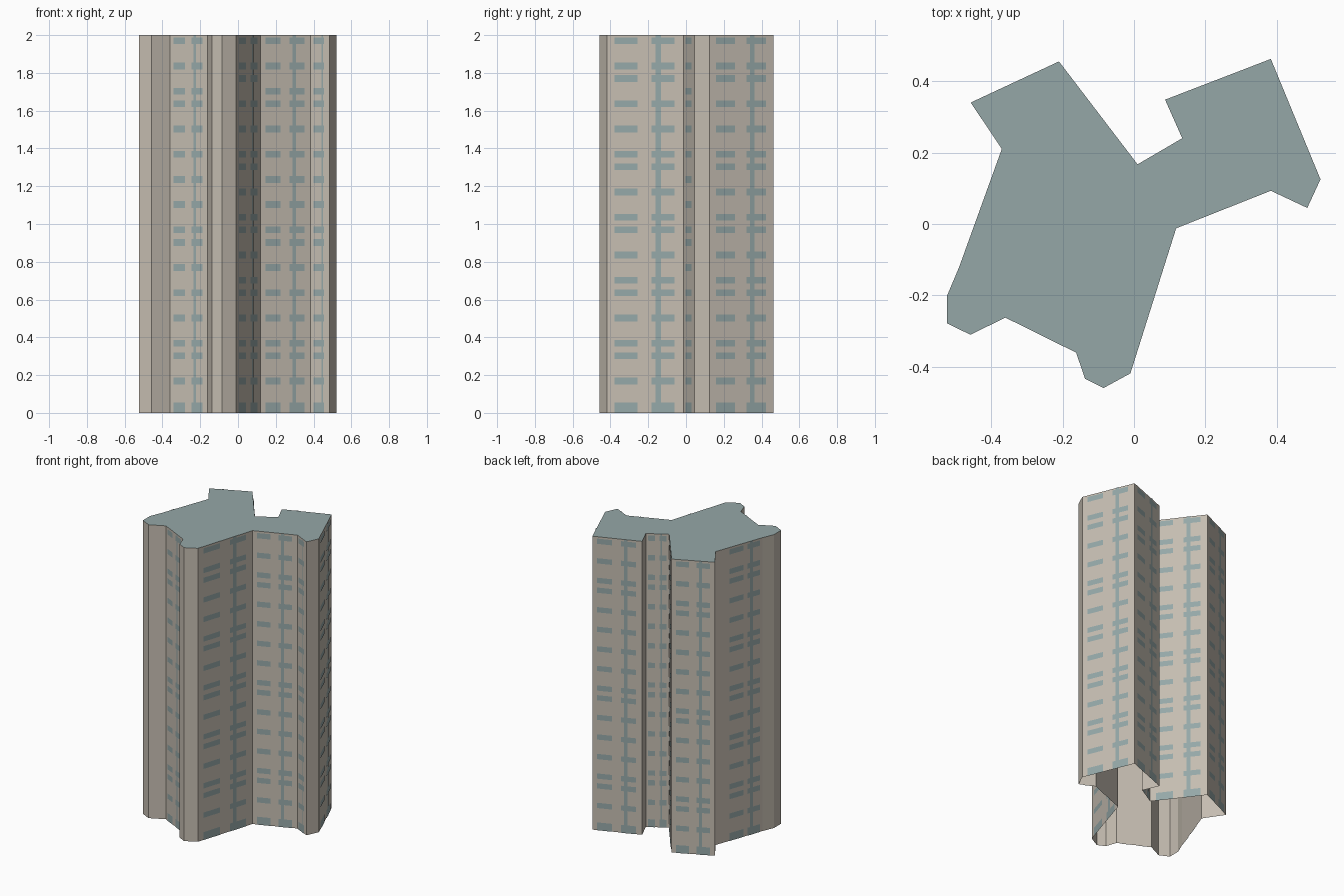
import bpy
import bmesh
from mathutils import Vector

HEIGHT = 2.0
cube = bpy.data.objects.get("Cube")
if cube:
    bpy.data.objects.remove(cube, do_unlink=True)


def make_material(name, color):
    mat = bpy.data.materials.new(name)
    mat.use_nodes = True
    mat.diffuse_color = (*color, 1)
    mat.node_tree.nodes["Principled BSDF"].inputs["Base Color"].default_value = (*color, 1)
    return mat


def make_object(name, bm, *mats):
    mesh = bpy.data.meshes.new(name)
    bm.to_mesh(mesh)
    bm.free()
    for mat in mats:
        mesh.materials.append(mat)
    obj = bpy.data.objects.new(name, mesh)
    bpy.context.collection.objects.link(obj)
    return obj


beige = make_material("warm beige wall", (0.56, 0.51, 0.44))
teal = make_material("grey teal glass", (0.30, 0.39, 0.39))

# Footprint, counterclockwise from the back left corner
outline = [Vector(p) for p in (
    (0.522, 0.125), (0.383, 0.462), (0.087, 0.348), (0.135, 0.24),
    (0.01, 0.167), (-0.21, 0.455), (-0.457, 0.34), (-0.37, 0.21),
    (-0.49, -0.122), (-0.523, -0.2), (-0.523, -0.278), (-0.458, -0.31),
    (-0.36, -0.262), (-0.162, -0.36), (-0.137, -0.433), (-0.085, -0.459),
    (-0.01, -0.418), (0.118, -0.012), (0.383, 0.093), (0.485, 0.045))]

# Tower shell: walls and roof, open underneath
bm = bmesh.new()
low = [bm.verts.new((p.x, p.y, 0)) for p in outline]
high = [bm.verts.new((p.x, p.y, HEIGHT)) for p in outline]
for i in range(len(outline)):
    j = (i + 1) % len(outline)
    bm.faces.new((low[i], low[j], high[j], high[i]))
roof = bm.faces.new(high)
roof.material_index = 1
make_object("tower_shell", bm, beige, teal)

# Window columns and the glazed strip, as fractions of the wall length
STANDARD = ((0.1, 0.4), (0.58, 0.88)), (0.635, 0.705)
SHIFTED = ((0.29, 0.59), (0.68, 0.95)), (0.73, 0.80)
SINGLE = ((0.17, 0.73),), (0.58, 0.68)
layouts = {i: STANDARD for i in (0, 1, 3, 4, 5, 12, 16, 17)}
layouts[7] = SHIFTED
layouts[18] = SINGLE

# Floor slots that have windows, for long and short walls
LONG_ROWS = (0, 2, 3, 5, 7, 9, 10, 12, 14, 15, 17, 19, 20, 22, 24, 25, 27, 29)
SHORT_ROWS = (0, 2, 4, 5, 7, 9, 11, 13, 15, 16, 18, 20, 22, 24, 25, 27, 29)


def add_plate(bm, a, b, span, z0, z1, offset):
    along = b - a
    out = Vector((along.y, -along.x)).normalized() * offset
    p, q = (a + along * t + out for t in span)
    corners = ((p, z0), (q, z0), (q, z1), (p, z1))
    bm.faces.new([bm.verts.new((c.x, c.y, z)) for c, z in corners])


# Flat glass plates on each glazed wall
for i, (columns, strip) in layouts.items():
    a, b = outline[i], outline[(i + 1) % len(outline)]
    rows = LONG_ROWS if (b - a).length > 0.34 else SHORT_ROWS
    bm = bmesh.new()
    for row in rows:
        z = 1.97 - row * 0.0667
        bottom = 0 if row == 29 else z - 0.018
        for span in columns:
            add_plate(bm, a, b, span, bottom, z + 0.018, 0.002)
    add_plate(bm, a, b, strip, 0, HEIGHT, 0.003)
    make_object(f"wall_{i + 1}_windows", bm, teal)
